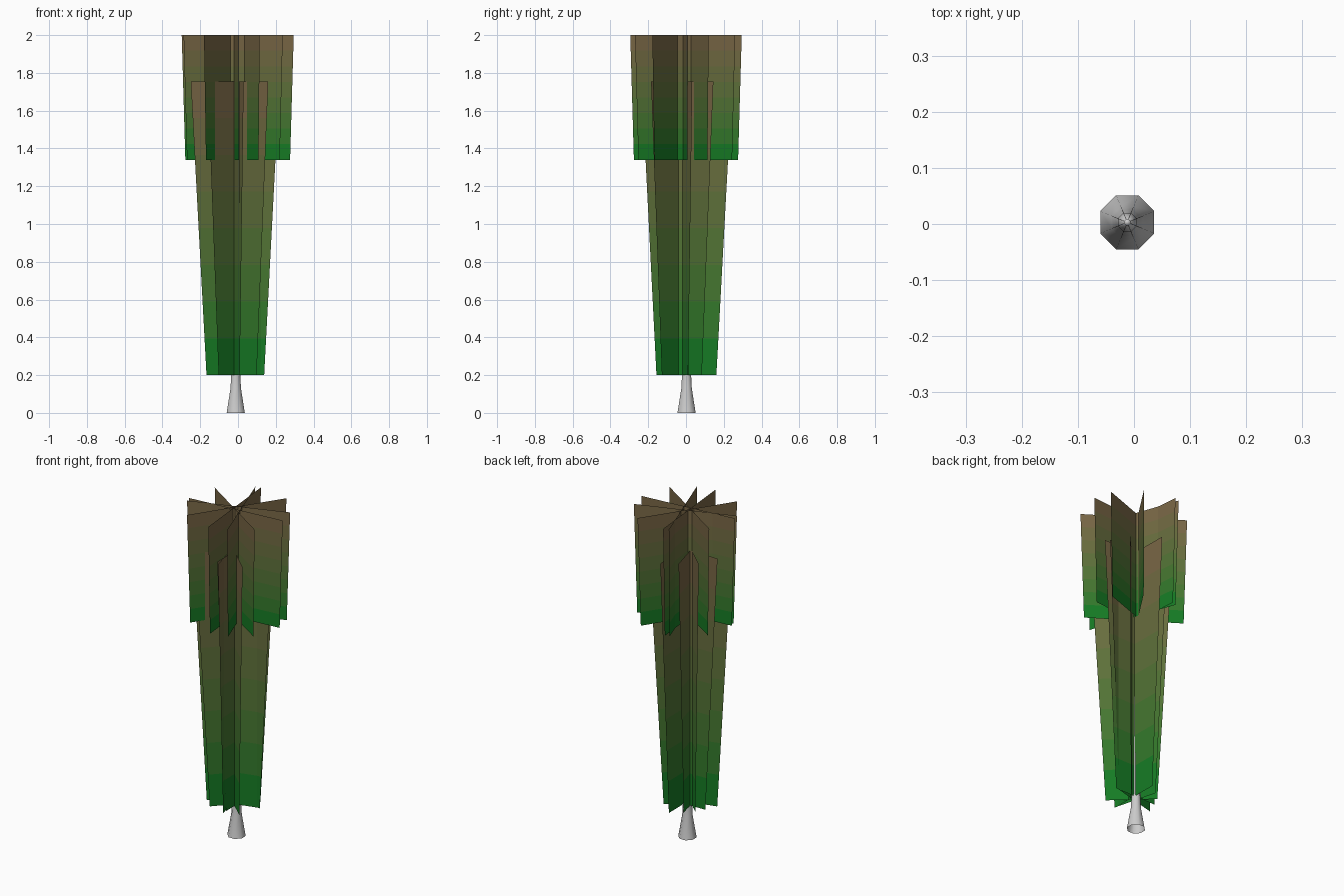
import bpy, bmesh, math
from mathutils import Vector

if "Cube" in bpy.data.objects:
    bpy.data.objects.remove(bpy.data.objects["Cube"])

BANDS = 8
LOW, HIGH = Vector((0.008, 0.20, 0.018)), Vector((0.19, 0.135, 0.06))

# Green to brown gradient, one material per height band
mats = []
for i in range(BANDS):
    m = bpy.data.materials.new(f"foliage_{i}")
    m.diffuse_color = (*LOW.lerp(HIGH, i / (BANDS - 1)), 1)
    m.use_nodes = True
    m.node_tree.nodes["Principled BSDF"].inputs["Base Color"].default_value = m.diffuse_color
    mats.append(m)


def make_object(name, bm, materials=()):
    me = bpy.data.meshes.new(name)
    bm.to_mesh(me)
    bm.free()
    for m in materials:
        me.materials.append(m)
    ob = bpy.data.objects.new(name, me)
    bpy.context.collection.objects.link(ob)
    return ob


def foliage(name, lines, z0, z1, taper):
    """Crossed upright cards; each line is its top edge in plan, narrower below."""
    bm = bmesh.new()
    for x0, y0, x1, y1 in lines:
        a, b = Vector((x0, y0, 0)), Vector((x1, y1, 0))
        mid = (a + b) / 2
        rows = []
        for i in range(BANDS + 1):
            t = i / BANDS
            s = taper + (1 - taper) * t
            up = Vector((0, 0, z0 + (z1 - z0) * t))
            rows.append([bm.verts.new(mid + (p - mid) * s + up) for p in (a, b)])
        for i, (lo, hi) in enumerate(zip(rows, rows[1:])):
            bm.faces.new((lo[0], lo[1], hi[1], hi[0])).material_index = i
    return make_object(name, bm, mats)


# Tall lower foliage cards
foliage("lower_foliage", [
    (-0.22, 0.01, 0.22, 0.013),
    (-0.173, 0.125, 0.16, -0.185),
    (0.002, 0.245, 0.007, -0.21),
    (-0.16, -0.187, 0.15, 0.145),
    (-0.25, -0.085, 0.20, 0.033),
    (-0.083, 0.19, 0.03, -0.235),
], 0.2, 1.755, 0.63)

# Wide short foliage cards at the crown
foliage("upper_foliage", [
    (-0.298, -0.046, 0.295, 0.01),
    (-0.18, -0.235, 0.145, 0.26),
    (-0.26, 0.147, 0.237, -0.178),
    (-0.052, 0.295, 0.006, -0.295),
    (-0.288, -0.08, 0.268, 0.12),
    (-0.083, 0.285, 0.115, -0.27),
], 1.34, 2.0, 0.935)

# Flared trunk tapering to a point inside the foliage
bm = bmesh.new()
SIDES = 8
rings = []
for r, z in [(0.052, 0), (0.03, 0.13), (0.025, 0.22), (0.018, 1.0), (0.006, 1.85)]:
    rings.append([bm.verts.new((-0.012 + r * math.cos(math.tau * (k + 0.5) / SIDES),
                                0.003 + r * math.sin(math.tau * (k + 0.5) / SIDES), z))
                  for k in range(SIDES)])
for lo, hi in zip(rings, rings[1:]):
    for k in range(SIDES):
        n = (k + 1) % SIDES
        bm.faces.new((lo[k], lo[n], hi[n], hi[k]))
bm.faces.new(rings[-1])
trunk = make_object("trunk", bm)
trunk.data.polygons.foreach_set("use_smooth", [True] * len(trunk.data.polygons))
